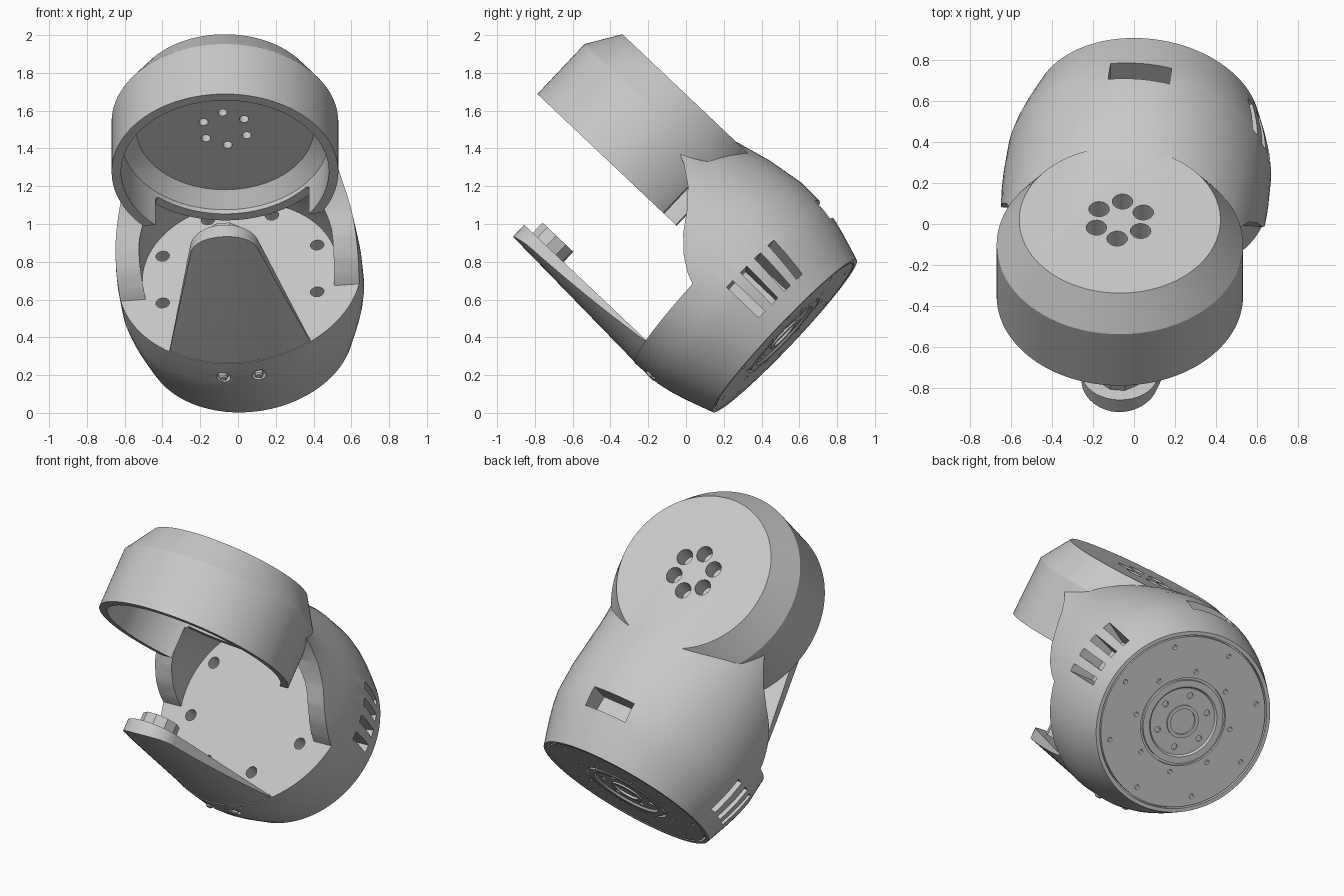
import bpy, bmesh
from math import sin, cos, pi, radians
from mathutils import Matrix, Vector

if "Cube" in bpy.data.objects:
    bpy.data.objects.remove(bpy.data.objects["Cube"])

grey = bpy.data.materials.new("light_grey")
grey.use_nodes = True
grey.diffuse_color = (0.58, 0.58, 0.58, 1)
grey.node_tree.nodes["Principled BSDF"].inputs["Base Color"].default_value = (0.58, 0.58, 0.58, 1)

# Everything is built upright (base axis along z), then tilted into its pose
POSE = Matrix.Translation((0.05, 0, 0)) @ Matrix.Rotation(radians(46.6), 4, 'X') @ Matrix.Rotation(radians(-6), 4, 'Y')
CY = 0.655        # base axis position in y
FLOOR = 0.38      # height of the deck plate
HEAD = 1.138      # height of the head axis
BASE = Matrix.Translation((0, CY, 0))
BACKWARD = Matrix.Translation((0, 0, HEAD)) @ Matrix.Rotation(-pi / 2, 4, 'X')


def finish(name, bm):
    bmesh.ops.recalc_face_normals(bm, faces=bm.faces)
    mesh = bpy.data.meshes.new(name)
    bm.to_mesh(mesh)
    bm.free()
    obj = bpy.data.objects.new(name, mesh)
    bpy.context.collection.objects.link(obj)
    return obj


def add_loft(bm, rings, place=Matrix(), n=96):
    """Skin elliptical rings (z, rx, ry, centre y) and cap both ends."""
    loops = []
    for z, rx, ry, cy in rings:
        loops.append([bm.verts.new(place @ Vector((rx * cos(2 * pi * i / n), cy + ry * sin(2 * pi * i / n), z)))
                      for i in range(n)])
    for a, b in zip(loops, loops[1:]):
        for i in range(n):
            j = (i + 1) % n
            bm.faces.new((a[i], a[j], b[j], b[i]))
    bm.faces.new(loops[0])
    bm.faces.new(loops[-1])


def loft(name, rings, place=Matrix(), n=96):
    bm = bmesh.new()
    add_loft(bm, rings, place, n)
    return finish(name, bm)


def turned(profile):
    return [(z, r, r, 0) for z, r in profile]


def prism(name, points, lo, hi, place):
    """Extrude a 2D outline between lo and hi; place maps (a, b, depth) to a position."""
    bm = bmesh.new()
    ends = [[bm.verts.new(place(a, b, t)) for a, b in points] for t in (lo, hi)]
    n = len(points)
    for i in range(n):
        j = (i + 1) % n
        bm.faces.new((ends[0][i], ends[0][j], ends[1][j], ends[1][i]))
    bm.faces.new(ends[0])
    bm.faces.new(ends[1])
    return finish(name, bm)


def across(a, b, t):
    return Vector((t, a, b))


def facing(a, b, t):
    return Vector((a, t, b))


def boolean(obj, tool, op='DIFFERENCE'):
    mod = obj.modifiers.new("cut", 'BOOLEAN')
    mod.operation, mod.solver, mod.object = op, 'EXACT', tool
    bpy.context.view_layer.update()
    mesh = bpy.data.meshes.new_from_object(obj.evaluated_get(bpy.context.evaluated_depsgraph_get()))
    obj.modifiers.clear()
    obj.data = mesh
    bpy.data.objects.remove(tool)


def hole_ring(name, profile, place, circles, n=20):
    """Cutter of round holes; circles holds (radius, count, first angle, scale)."""
    bm = bmesh.new()
    for radius, count, start, size in circles:
        for k in range(count):
            a = radians(start) + 2 * pi * k / count
            spot = place @ Matrix.Translation((radius * cos(a), radius * sin(a), 0))
            add_loft(bm, turned([(z, r * size) for z, r in profile]), spot, n)
    return finish(name, bm)


def box_cutter(bm, size, place):
    bmesh.ops.create_cube(bm, size=1, matrix=place @ Matrix.Diagonal((*size, 1)))


# Base and neck, one continuous tapering body
body = loft("housing", [
    (-0.1, 0.555, 0.555, CY), (-0.02, 0.582, 0.582, CY), (0.06, 0.608, 0.608, CY),
    (0.14, 0.63, 0.63, CY), (0.22, 0.645, 0.645, CY), (0.4, 0.65, 0.65, CY),
    (0.5, 0.647, 0.635, CY), (0.6, 0.64, 0.605, 0.67), (0.7, 0.63, 0.55, 0.7),
    (0.8, 0.618, 0.475, 0.75), (0.9, 0.608, 0.41, 0.805), (1.0, 0.598, 0.36, 0.85),
    (1.14, 0.57, 0.28, 0.9)])
# Front opening, leaving two side arms with a curved leading edge
boolean(body, prism("front_cut", [
    (-0.3, FLOOR), (0.52, FLOOR), (0.545, 0.44), (0.6, 0.52), (0.68, 0.6), (0.78, 0.67),
    (0.88, 0.76), (0.95, 0.86), (1.0, 0.97), (1.0, 1.4), (-0.3, 1.4)], -1, 1, across))
boolean(body, loft("neck_cavity", [
    (FLOOR, 0.52, 0.52, CY), (0.62, 0.515, 0.51, CY), (0.85, 0.47, 0.35, CY)]))

# Head drum with a chamfered cap and an open lower side
head = loft("head", turned([(0.686, 0.6), (1.05, 0.6), (1.225, 0.49)]), BACKWARD, 128)
boolean(head, prism("head_trim", [(0.5, 0), (0.9, 0), (0.9, 0.77), (0.5, 0.77)], -1, 1, across))
boolean(body, head, 'UNION')
boolean(body, loft("head_cavity", turned([(0.6, 0.55), (0.93, 0.55), (1.0, 0.47)]), BACKWARD, 128))

# Counterbored holes in the cap and screw holes in the deck
boolean(body, hole_ring("cap_holes", [(1.3, 0.05), (1.12, 0.05), (1.12, 0.025), (0.9, 0.025)],
                        BACKWARD, [(0.125, 6, 90, 1)]))
boolean(body, hole_ring("deck_holes", [(FLOOR - 0.1, 0.036), (FLOOR + 0.1, 0.036)],
                        BASE, [(0.445, 8, 22.5, 1)]))

# Side vents and rear connector port
bm = bmesh.new()
for angle in (0, 9.5, 19, 28.5, 180, 190, 200):
    box_cutter(bm, (0.26, 0.048, 0.23), Matrix.Translation((0, CY, 0.12))
               @ Matrix.Rotation(radians(angle), 4, 'Z') @ Matrix.Translation((0.62, 0, 0)))
box_cutter(bm, (0.3, 0.3, 0.12), Matrix.Translation((0, 1.29, 0.2)))
boolean(body, finish("vent_cutters", bm))

# Recess that receives the base plate
boolean(body, loft("base_recess", turned([(-0.2, 0.532), (-0.07, 0.532)]), BASE))

# Base plate with concentric grooves and bolt circles
plate = loft("base_plate", turned([
    (-0.06, 0.523), (-0.098, 0.523), (-0.098, 0.27), (-0.082, 0.27), (-0.082, 0.255),
    (-0.1, 0.255), (-0.1, 0.215), (-0.088, 0.205), (-0.088, 0.1), (-0.098, 0.1),
    (-0.098, 0.078), (-0.085, 0.078)]), BASE)
boolean(plate, hole_ring("plate_holes", [(-0.2, 0.014), (-0.075, 0.014)], BASE,
                         [(0.47, 8, 10, 1), (0.31, 8, 32, 1), (0.16, 6, 20, 1.3)], 12))

# Front tongue: rounded tapering outline trimmed to the curved shell
tip = [(0.185 * cos(radians(a)), HEAD + 0.175 * sin(radians(a))) for a in range(10, 171, 8)]
tongue = prism("front_tongue", [(0.385, 0.3), (0.375, FLOOR)] + tip + [(-0.375, FLOOR), (-0.385, 0.3)],
               -0.1, 0.135, facing)
boolean(tongue, loft("shell_form", [(0.2, 0.642, 0.642, CY), (0.4, 0.645, 0.645, CY),
                                    (1.4, 0.603, 0.603, CY)]), 'INTERSECT')

# Pivot boss on the tongue
boss = loft("pivot_boss", turned([(0.12, 0.115), (0.21, 0.115)]), BACKWARD, 10)

# Two small screws at the foot of the tongue
screws = []
for side, x in (("right", -0.1), ("left", 0.09)):
    spot = Matrix.Translation((x, 0, 0.27)) @ Matrix.Rotation(-pi / 2, 4, 'X')
    for part in (body,):
        boolean(part, loft("screw_pocket", turned([(-0.1, 0.038), (0.045, 0.038)]), spot, 24))
    screws.append(loft(side + "_screw", turned([(0.06, 0.022), (0.012, 0.022), (0.004, 0.014)]), spot, 20))

# Pose, colour and shading
parts = [body, plate, tongue, boss] + screws
for obj in parts:
    obj.data.materials.clear()
    obj.data.materials.append(grey)
    for poly in obj.data.polygons:
        poly.material_index = 0
    obj.matrix_world = POSE
    bpy.ops.object.select_all(action='DESELECT')
    obj.select_set(True)
    bpy.context.view_layer.objects.active = obj
    if obj is not boss:
        bpy.ops.object.shade_smooth_by_angle(angle=radians(25))
